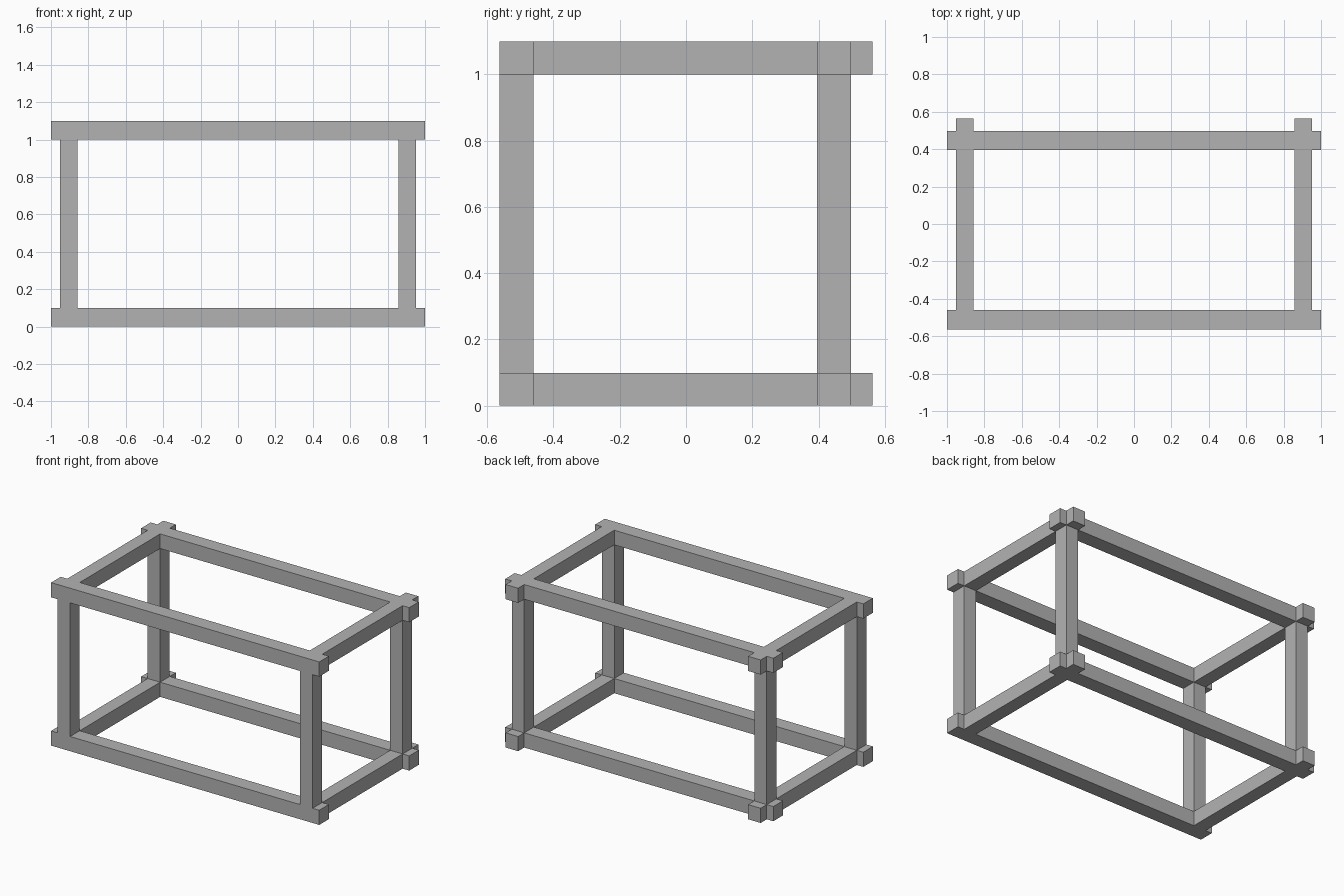
import bpy
import bmesh
from mathutils import Matrix

if "Cube" in bpy.data.objects:
    bpy.data.objects.remove(bpy.data.objects["Cube"])

grey = bpy.data.materials.new("mid grey")
grey.diffuse_color = (0.45, 0.45, 0.45, 1)
grey.use_nodes = True
grey.node_tree.nodes["Principled BSDF"].inputs["Base Color"].default_value = grey.diffuse_color


def part(name, *boxes):
    """One object made of axis-aligned boxes given as (x, y, z) ranges."""
    bm = bmesh.new()
    for ranges in boxes:
        centre = [(a + b) / 2 for a, b in ranges]
        size = [b - a for a, b in ranges]
        bmesh.ops.create_cube(bm, size=1, matrix=Matrix.Translation(centre)
                              @ Matrix.Diagonal((*size, 1)))
    mesh = bpy.data.meshes.new(name)
    bm.to_mesh(mesh)
    bm.free()
    mesh.materials.append(grey)
    obj = bpy.data.objects.new(name, mesh)
    bpy.context.collection.objects.link(obj)


FRONT, BACK = (-0.563, -0.461), (0.396, 0.498)   # depth of long rails and posts
SIDES = {"left": (-0.951, -0.858), "right": (0.858, 0.951)}
LEVELS = {"lower": (0, 0.099), "upper": (1.0, 1.099)}
DEPTHS = {"front": FRONT, "back": BACK}

for level, z in LEVELS.items():
    # long rails across the front and back
    for place, y in DEPTHS.items():
        part(f"{level}_{place}_rail", ((-1, 1), y, z))
    # side rails, passing through the back rail and ending in a stub
    for side, x in SIDES.items():
        part(f"{level}_{side}_rail",
             (x, (FRONT[1], BACK[0]), z),
             (x, (BACK[1], 0.563), z))

# corner posts between the two frames
for side, x in SIDES.items():
    for place, y in DEPTHS.items():
        part(f"{place}_{side}_post", (x, y, (0.099, 1.0)))
